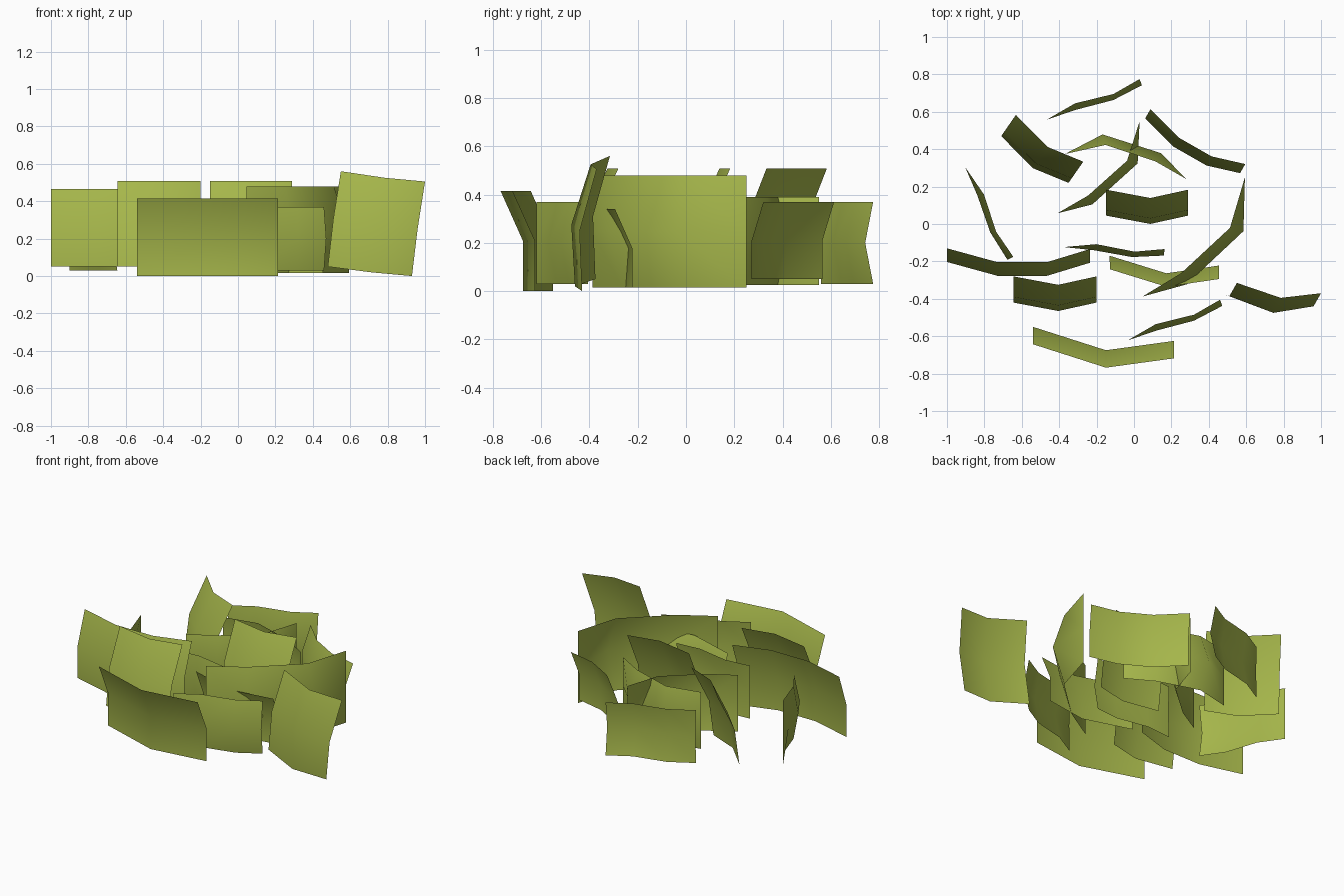
import bpy, bmesh
from mathutils import Vector

leaf = bpy.data.materials.new("olive green")
leaf.diffuse_color = (0.38, 0.47, 0.07, 1)


def sheet(name, rows):
    """Curved leaf card from rows of 3D points, bottom to top."""
    bm = bmesh.new()
    grid = [[bm.verts.new(p) for p in r] for r in rows]
    for a, b in zip(grid, grid[1:]):
        for i in range(len(a) - 1):
            f = bm.faces.new((a[i], a[i + 1], b[i + 1], b[i]))
            f.smooth = True
    me = bpy.data.meshes.new(name)
    bm.to_mesh(me)
    bm.free()
    me.materials.append(leaf)
    ob = bpy.data.objects.new(name, me)
    bpy.context.collection.objects.link(ob)


def place(name, rows, start, end, z0, z1):
    """Copy of a plan shape, with its bottom row moved to run from start to end."""
    s, e = complex(*rows[0][0]), complex(*rows[0][-1])
    turn = (complex(*end) - complex(*start)) / (e - s)
    out = []
    for k, r in enumerate(rows):
        z = z0 + (z1 - z0) * k / (len(rows) - 1)
        pts = [complex(*start) + (complex(*p) - s) * turn for p in r]
        out.append([Vector((p.real, p.imag, z)) for p in pts])
    sheet(name, out)


def shift(row, dy):
    return [(x, y + dy) for x, y in row]


# wavy leaves: pinched at one end, middle row pushed sideways
w = [(-0.463, 0.56), (-0.315, 0.645), (-0.11, 0.695), (0.03, 0.775)]
wm = [(-0.46, 0.56), (-0.313, 0.61), (-0.11, 0.663), (0.042, 0.742)]
for s, e in [((-0.463, 0.56), (0.03, 0.775)), ((-0.03, -0.62), (0.46, -0.405)),
             ((-0.9, 0.3), (-0.645, -0.176)), ((-0.37, -0.123), (0.163, -0.134))]:
    place("wavy_leaf", [w, wm, w], s, e, 0.03, 0.37)

# arched leaves: bulging outward at mid height
a = [(-0.366, 0.374), (-0.15, 0.422), (0.115, 0.335), (0.28, 0.24)]
am = [(-0.366, 0.374), (-0.165, 0.478), (0.145, 0.378), (0.28, 0.24)]
for s, e, z0, z1 in [((-0.37, 0.374), (0.28, 0.24), 0.025, 0.39),
                     ((0.03, 0.55), (-0.41, 0.057), 0.025, 0.39),
                     ((0.593, 0.25), (0.045, -0.388), 0.015, 0.478)]:
    place("arched_leaf", [a, am, a], s, e, z0, z1)

# cupped leaves: upper half leaning back
c = [(-1.0, -0.203), (-0.73, -0.277), (-0.465, -0.277), (-0.235, -0.207)]
for s, e, z0, z1 in [((-1.0, -0.203), (-0.235, -0.207), 0.05, 0.465),
                     ((0.06, 0.565), (0.567, 0.272), 0.05, 0.37)]:
    place("cupped_leaf", [c, c, shift(c, 0.073)], s, e, z0, z1)

# wide leaves: upper half leaning forward
d = [(-0.54, -0.55), (-0.15, -0.675), (0.215, -0.625)]
for s, e, z0, z1 in [((-0.54, -0.55), (0.215, -0.625), 0, 0.415),
                     ((-0.13, -0.17), (0.455, -0.222), 0.015, 0.34)]:
    place("wide_leaf", [d, d, shift(d, -0.093)], s, e, z0, z1)

# tall leaves: strongly leaning back
t = [(-0.645, -0.42), (-0.405, -0.465), (-0.2, -0.42)]
for s, e in [((-0.645, -0.42), (-0.2, -0.42)), ((-0.15, 0.045), (0.29, 0.045)),
             ((-0.71, 0.47), (-0.35, 0.22))]:
    place("tall_leaf", [t, shift(t, 0.03), shift(t, 0.14)], s, e, 0.05, 0.508)

# tilted leaf on the right
sheet("tilted_leaf", [
    [(0.48, -0.375, 0.05), (0.71, -0.46, 0.02), (0.93, -0.43, 0)],
    [(0.51, -0.385, 0.31), (0.745, -0.475, 0.275), (0.96, -0.44, 0.25)],
    [(0.55, -0.315, 0.56), (0.785, -0.395, 0.525), (1.0, -0.37, 0.505)]])
